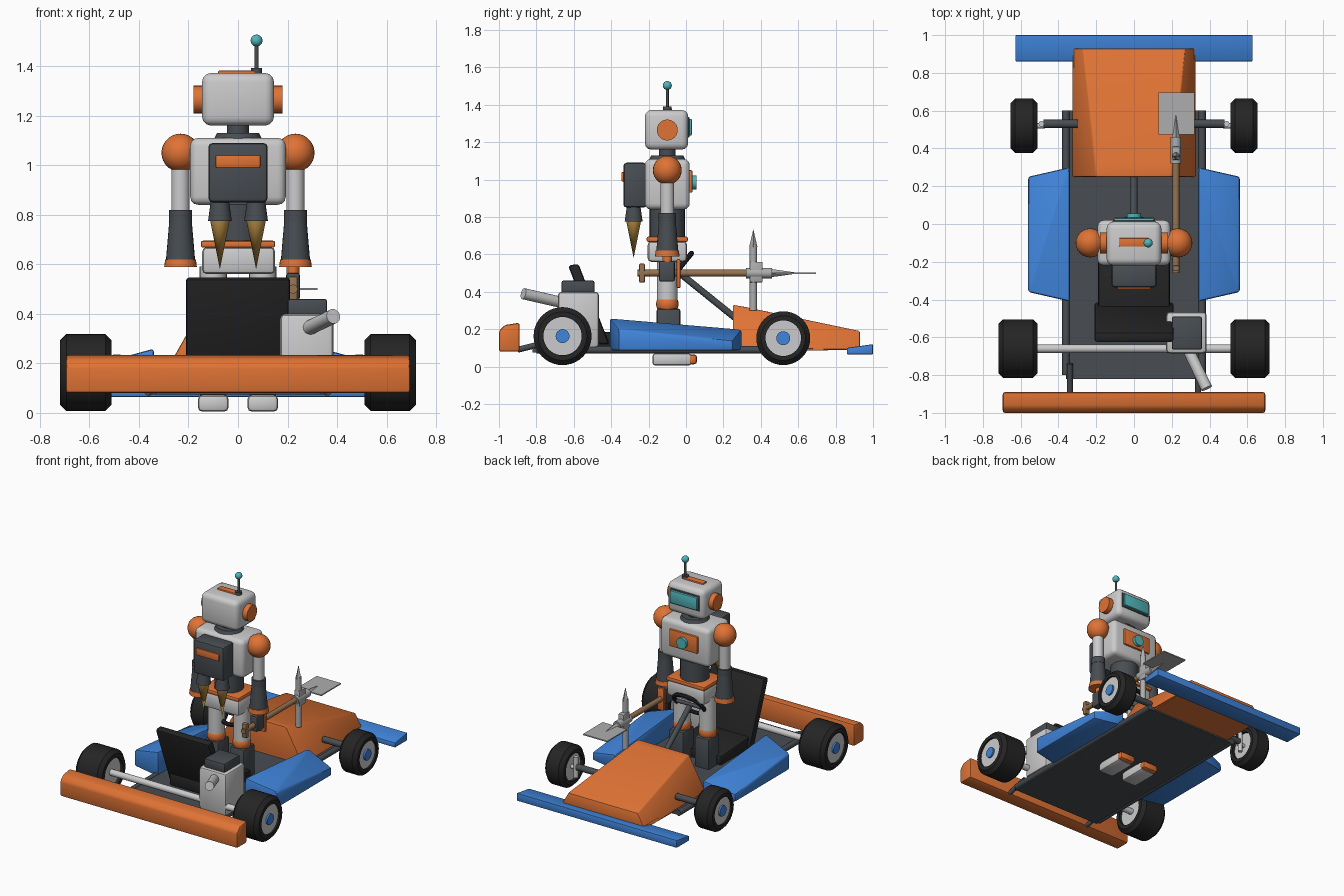
import bpy, bmesh, math
from mathutils import Vector

cube = bpy.data.objects.get("Cube")
if cube:
    bpy.data.objects.remove(cube, do_unlink=True)


def material(name, *rgb):
    m = bpy.data.materials.new(name)
    m.use_nodes = True
    m.diffuse_color = (*rgb, 1)
    m.node_tree.nodes["Principled BSDF"].inputs["Base Color"].default_value = (*rgb, 1)
    return m


orange = material("orange", .74, .17, .035)
blue = material("blue", .05, .23, .70)
light = material("light grey", .60, .60, .61)
dark = material("dark grey", .065, .075, .085)
black = material("black", .018, .018, .019)
teal = material("teal", .08, .47, .50)
gold = material("gold", .52, .29, .06)
wood = material("wood brown", .30, .17, .08)
steel = material("steel", .42, .42, .43)
parts = []


def finish(bm, name, mat):
    bmesh.ops.recalc_face_normals(bm, faces=bm.faces)
    mesh = bpy.data.meshes.new(name)
    bm.to_mesh(mesh)
    bm.free()
    mesh.materials.append(mat)
    ob = bpy.data.objects.new(name, mesh)
    bpy.context.scene.collection.objects.link(ob)
    parts.append(ob)
    return ob


def solid(name, mat, points, bevel=0, segments=2):
    """Convex block through the given corners, with rounded edges."""
    bm = bmesh.new()
    for p in points:
        bm.verts.new(p)
    bmesh.ops.convex_hull(bm, input=bm.verts)
    bmesh.ops.dissolve_limit(bm, angle_limit=.03, verts=bm.verts, edges=bm.edges)
    if bevel:
        bmesh.ops.bevel(bm, geom=bm.edges[:], offset=bevel, segments=segments,
                        profile=.5, affect='EDGES', clamp_overlap=True)
    return finish(bm, name, mat)


def box(name, mat, xs, ys, zs, bevel=0, segments=2):
    return solid(name, mat, [(x, y, z) for x in xs for y in ys for z in zs], bevel, segments)


def extrusion(name, mat, half_width, profile, bevel=0):
    """Side profile of (y, z) points stretched across x."""
    return solid(name, mat, [(s * half_width, y, z) for s in (-1, 1) for y, z in profile], bevel)


def rod(name, mat, start, end, r1, r2=None, sides=24):
    a, b = Vector(start), Vector(end)
    bm = bmesh.new()
    bmesh.ops.create_cone(bm, cap_ends=True, segments=sides, radius1=r1,
                          radius2=r1 if r2 is None else r2, depth=(b - a).length)
    ob = finish(bm, name, mat)
    ob.location = (a + b) / 2
    ob.rotation_euler = (b - a).to_track_quat('Z', 'Y').to_euler()
    return ob


def ball(name, mat, centre, r):
    bm = bmesh.new()
    bmesh.ops.create_uvsphere(bm, u_segments=24, v_segments=14, radius=r)
    ob = finish(bm, name, mat)
    ob.location = centre


def lathe(name, mat, profile, centre, axis, closed=True, steps=40):
    """Revolve (radius, along-axis) points about an axis."""
    bm = bmesh.new()
    vs = [bm.verts.new((r, 0, h)) for r, h in profile]
    es = [bm.edges.new(pair) for pair in zip(vs, vs[1:] + vs[:1] if closed else vs[1:])]
    bmesh.ops.spin(bm, geom=vs + es, cent=(0, 0, 0), axis=(0, 0, 1),
                   angle=math.tau, steps=steps, use_duplicate=False)
    bmesh.ops.remove_doubles(bm, verts=bm.verts, dist=.0005)
    ob = finish(bm, name, mat)
    ob.location = centre
    ob.rotation_euler = Vector(axis).to_track_quat('Z', 'Y').to_euler()


def wheel(name, side, y, z, r, inner, outer):
    half, rim = (outer - inner) / 2, r * .66
    c = (side * (inner + half), y, z)
    lathe(name + "_tyre", black, [(rim, -half), (r - .025, -half), (r, -half + .025),
                                  (r, half - .025), (r - .025, half), (rim, half)], c, (side, 0, 0))
    x = lambda h: (c[0] + side * h, y, z)
    rod(name + "_rim", light, x(-half + .02), x(half - .012), rim + .003, sides=40)
    rod(name + "_hub", blue, x(half - .02), x(half), .037)


# Kart chassis and bodywork
box("floor", dark, (-.36, .36), (-.82, .6), (.075, .10))
extrusion("nose_base", orange, .32, [(.25, .08), (.25, .11), (.93, .11), (.93, .09)])
solid("nose", orange, [(s * x, y, z) for s in (-1, 1) for x, y, z in
      [(.33, .25, .10), (.20, .25, .33), (.19, .31, .32), (.33, .93, .09), (.27, .93, .19)]], .02)
extrusion("front_wing", blue, .628, [(.86, .065), (.86, .10), (1, .12), (1, .065)], .006)
extrusion("rear_bumper", orange, .695,
          [(-1, .08), (-1, .19), (-.97, .222), (-.89, .235), (-.89, .08)], .012)
rod("rear_axle", light, (-.53, -.66, .163), (.53, -.66, .163), .022)
for s, side in ((-1, "left_hand"), (1, "right_hand")):
    rod(side + "_rail", dark, (s * .36, -.8, .09), (s * .36, .6, .09), .02)
    rod(side + "_bumper_mount", dark, (s * .34, -.74, .13), (s * .34, -.9, .09), .016)
    solid(side + "_side_pod", blue, [(s * x, y, z) for x, y, z in
          [(.34, -.41, .085), (.34, -.41, .26), (.34, .30, .085), (.34, .30, .20),
           (.56, -.36, .085), (.56, -.36, .20), (.56, .25, .085), (.56, .25, .14)]], .012)
    rod(side + "_front_axle", dark, (s * .3, .53, .165), (s * .48, .53, .165), .022)
    rod(side + "_kingpin", light, (s * .49, .53, .09), (s * .49, .53, .235), .015)
    rod(side + "_stub_axle", light, (s * .47, .52, .152), (s * .53, .52, .152), .014)
    wheel(side + "_rear_wheel", s, -.66, .163, .155, .51, .718)
    wheel(side + "_front_wheel", s, .52, .152, .144, .51, .655)

# Seat, engine and steering
extrusion("seat_base", black, .19, [(-.5, .10), (-.5, .19), (-.12, .17), (-.12, .10)], .015)
extrusion("seat_back", black, .21, [(-.47, .12), (-.41, .12), (-.575, .55), (-.63, .54)], .015)
box("engine_block", light, (.17, .385), (-.685, -.465), (.10, .40), .02)
box("engine_head", dark, (.20, .36), (-.665, -.49), (.39, .46), .01)
rod("exhaust", light, (.27, -.63, .335), (.385, -.87, .39), .03)
rod("steering_column", dark, (0, -.04, .505), (0, .27, .255), .018)
lathe("steering_wheel", black, [(.11 + .014 * math.cos(a * math.tau / 8),
      .014 * math.sin(a * math.tau / 8)) for a in range(8)], (0, -.04, .52), (0, .78, -.63))
rod("steering_spoke", dark, (-.11, -.04, .52), (.11, -.04, .52), .012)

# Robot legs and arms
cy = -.1
for s, side in ((-1, "left_hand"), (1, "right_hand")):
    lx, ax = s * .10, s * .232
    box(side + "_foot", light, (lx - .062, lx + .062), (-.18, .03), (.005, .072), .018)
    box(side + "_toe", orange, (lx - .062, lx + .062), (.012, .06), (.012, .066), .018)
    box(side + "_shin", dark, (lx - .055, lx + .055), (-.157, -.03), (.065, .31), .012)
    ball(side + "_knee", orange, (lx, cy, .335), .06)
    rod(side + "_thigh", light, (lx, cy, .35), (lx, cy, .59), .055)
    ball(side + "_shoulder", orange, (ax, cy, 1.05), .077)
    rod(side + "_upper_arm", light, (ax, cy, .8), (ax, cy, 1.04), .037)
    rod(side + "_elbow", dark, (ax, cy, .775), (ax, cy, .82), .047)
    rod(side + "_forearm", dark, (ax, cy, .615), (ax, cy, .78), .059, .045)
    rod(side + "_cuff", orange, (ax, cy, .588), (ax, cy, .62), .066, .062)

# Robot body
box("pelvis", light, (-.145, .15), (-.205, .005), (.56, .67), .02)
box("belt", orange, (-.15, .15), (-.21, .01), (.667, .695), .008)
rod("waist", dark, (0, cy, .69), (0, cy, .85), .095)
box("torso", light, (-.193, .193), (-.22, .02), (.84, 1.11), .032, 3)
box("chest_panel", orange, (-.11, .11), (.01, .034), (.93, 1.05), .006)
rod("chest_light", teal, (0, .02, .985), (0, .055, .985), .038)
rod("collar", dark, (0, cy, 1.10), (0, cy, 1.13), .10, .085)
rod("neck", dark, (0, cy, 1.12), (0, cy, 1.18), .045)

# Head with visor, ears, crest and antenna
box("head", light, (-.145, .145), (-.22, .012), (1.16, 1.372), .035, 3)
box("visor_frame", dark, (-.115, .115), (0, .018), (1.225, 1.335), .005)
box("visor", teal, (-.105, .105), (.005, .032), (1.235, 1.325), .008)
rod("ears", orange, (-.18, cy, 1.265), (.18, cy, 1.265), .056)
box("crest", orange, (-.08, .08), (-.12, -.075), (1.36, 1.382), .005)
rod("antenna_base", dark, (.075, cy, 1.37), (.075, cy, 1.392), .022)
rod("antenna", dark, (.075, cy, 1.38), (.075, cy, 1.495), .008)
ball("antenna_tip", teal, (.075, cy, 1.503), .024)

# Jet pack
box("jet_pack", dark, (-.12, .12), (-.335, -.21), (.85, 1.09), .018)
box("jet_pack_badge", orange, (-.09, .09), (-.345, -.32), (.99, 1.04), .005)
for s, side in ((-1, "left_hand"), (1, "right_hand")):
    rod(side + "_nozzle", dark, (s * .073, -.28, .775), (s * .073, -.28, .86), .048, .036)
    rod(side + "_flame", gold, (s * .073, -.28, .58), (s * .073, -.28, .78), 0, .04)

# Hand and polearm
wx, wz = .222, .50
box("hand", dark, (wx - .028, wx + .028), (-.145, -.06), (.455, .565), .01)
rod("wrist", orange, (wx, cy, .56), (wx, cy, .60), .026)
box("hand_guard", orange, (wx - .025, wx + .025), (-.05, -.03), (.42, .575), .006)
rod("pole", wood, (wx, -.26, wz), (wx, .36, wz), .018)
box("pommel", wood, (wx - .018, wx + .018), (-.25, -.22), (.45, .55), .005)
rod("pole_socket", steel, (wx, .32, wz), (wx, .46, wz), .028)
box("head_block", steel, (wx - .022, wx + .022), (.34, .41), (.45, .56), .006)
rod("spear_point", steel, (wx, .44, wz), (wx, .61, wz), .024, 0, 4)
box("flat_blade", steel, (.13, .32), (.475, .695), (wz - .004, wz + .004))
rod("upper_spike", steel, (wx, .36, .64), (wx, .36, .735), .022, 0, 4)
rod("upper_shaft", steel, (wx, .36, .55), (wx, .36, .65), .02, sides=12)
rod("lower_shaft", steel, (wx, .36, .30), (wx, .36, .46), .02, sides=12)

# Smooth round parts while keeping hard edges
bpy.ops.object.select_all(action='DESELECT')
for ob in parts:
    ob.select_set(True)
bpy.context.view_layer.objects.active = parts[0]
bpy.ops.object.shade_smooth_by_angle(angle=math.radians(32))
